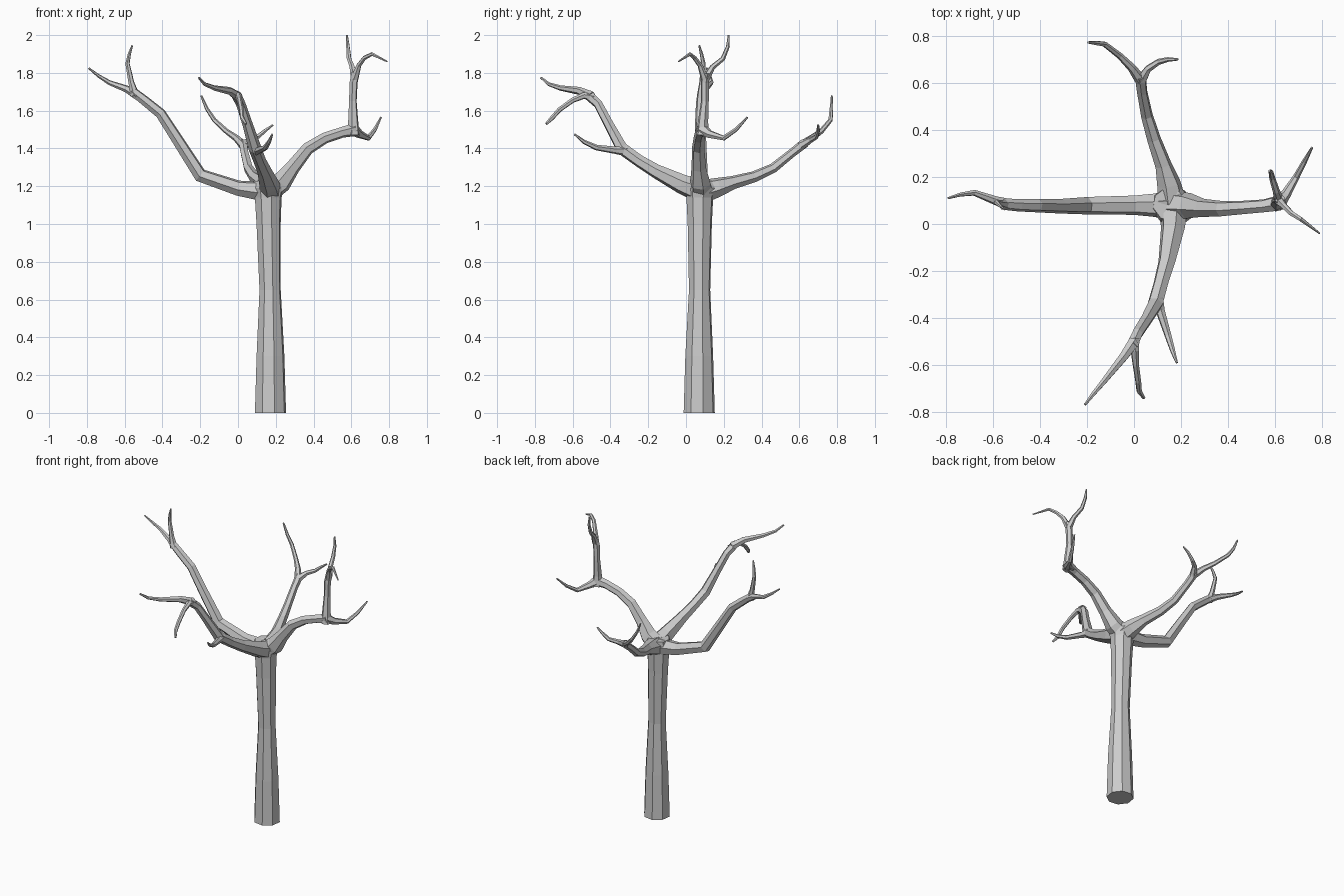
import bpy, bmesh, math
from mathutils import Vector


def tube(name, pts, sides=6, turn=0.3, flat=False):
    """Sweep a polygon along points (x, y, z, radius); flat keeps rings level."""
    bm = bmesh.new()
    cs = [Vector(p[:3]) for p in pts]
    rings, u = [], None
    for i, (c, p) in enumerate(zip(cs, pts)):
        a = cs[max(i - 1, 0)]
        b = cs[min(i + 1, len(cs) - 1)]
        if 0 < i < len(cs) - 1:
            t = (c - a).normalized() + (b - c).normalized()
        else:
            t = b - a
        t = Vector((0, 0, 1)) if flat else t.normalized()
        if u is None:
            u = Vector((1, 0, 0)) if abs(t.x) < 0.8 else Vector((0, 0, 1))
        u = (u - t * u.dot(t)).normalized()
        v = t.cross(u)
        rings.append([bm.verts.new(c + p[3] * (u * math.cos(k) + v * math.sin(k)))
                      for k in (turn + 2 * math.pi * j / sides for j in range(sides))])
    for r, s in zip(rings, rings[1:]):
        for j in range(sides):
            k = (j + 1) % sides
            bm.faces.new((r[j], r[k], s[k], s[j]))
    bm.faces.new(rings[0][::-1])
    bm.faces.new(rings[-1])
    me = bpy.data.meshes.new(name)
    bm.to_mesh(me)
    bm.free()
    ob = bpy.data.objects.new(name, me)
    bpy.context.collection.objects.link(ob)
    return ob


# Trunk with a waist and a swollen crown hub
tube("trunk", [(.172, .07, 0, .085), (.172, .07, .3, .076), (.17, .072, .65, .058),
               (.162, .073, 1.0, .066), (.16, .073, 1.14, .073),
               (.16, .078, 1.19, .085), (.15, .085, 1.228, .07)], 8, 0.25, True)

# Left limb and its two twigs
tube("left_limb", [(.14, .08, 1.175, .06), (.08, .08, 1.18, .05), (0, .08, 1.19, .042),
                   (-.2, .078, 1.258, .038), (-.31, .076, 1.43, .032),
                   (-.41, .078, 1.585, .029), (-.49, .08, 1.65, .027), (-.56, .085, 1.705, .024)])
tube("left_outer_twig", [(-.53, .083, 1.68, .025), (-.59, .1, 1.715, .019),
                         (-.68, .133, 1.748, .013), (-.74, .125, 1.785, .009), (-.79, .11, 1.825, .005)])
tube("left_upper_twig", [(-.545, .082, 1.68, .025), (-.565, .086, 1.75, .016),
                         (-.585, .092, 1.85, .012), (-.575, .082, 1.9, .009), (-.56, .07, 1.945, .005)])

# Right limb, its upright branch and twigs
tube("right_limb", [(.17, .08, 1.18, .062), (.23, .077, 1.22, .056), (.29, .068, 1.3, .04),
                    (.37, .065, 1.4, .034), (.46, .07, 1.455, .03),
                    (.55, .077, 1.485, .029), (.62, .09, 1.5, .035)])
tube("right_upright_branch", [(.61, .088, 1.47, .036), (.61, .09, 1.54, .028),
                              (.608, .1, 1.65, .021), (.612, .1, 1.75, .022), (.622, .105, 1.8, .022)])
tube("right_tall_twig", [(.617, .105, 1.77, .022), (.605, .14, 1.83, .015),
                         (.588, .195, 1.875, .013), (.582, .222, 1.94, .01), (.577, .226, 2.0, .005)])
tube("right_hooked_twig", [(.617, .1, 1.77, .022), (.64, .075, 1.84, .014),
                           (.67, .045, 1.88, .012), (.71, .02, 1.9, .01), (.79, -.04, 1.86, .004)])
tube("right_low_twig", [(.61, .085, 1.5, .034), (.645, .125, 1.475, .022),
                        (.69, .2, 1.455, .014), (.725, .265, 1.5, .011), (.757, .325, 1.565, .005)])

# Back limb and its two twigs
tube("back_limb", [(.16, .1, 1.175, .062), (.148, .17, 1.195, .052), (.125, .25, 1.22, .036),
                   (.085, .36, 1.25, .03), (.055, .46, 1.295, .026),
                   (.035, .56, 1.375, .023), (.027, .63, 1.43, .025)])
tube("back_tall_twig", [(.03, .61, 1.415, .025), (-.01, .665, 1.455, .018),
                        (-.06, .715, 1.49, .014), (-.125, .765, 1.55, .012),
                        (-.165, .77, 1.61, .01), (-.195, .772, 1.68, .005)])
tube("back_side_twig", [(.03, .61, 1.415, .025), (.06, .66, 1.445, .016),
                        (.105, .69, 1.462, .013), (.145, .7, 1.495, .01), (.186, .7, 1.525, .005)])

# Front limb and its three twigs
tube("front_limb", [(.17, .06, 1.18, .062), (.165, -.02, 1.21, .053), (.14, -.16, 1.28, .038),
                    (.115, -.25, 1.335, .033), (.09, -.34, 1.4, .034),
                    (.05, -.41, 1.53, .027), (.015, -.465, 1.635, .025), (-.01, -.52, 1.685, .027)])
tube("front_low_twig", [(.095, -.32, 1.39, .032), (.112, -.37, 1.39, .02),
                        (.145, -.475, 1.405, .015), (.165, -.54, 1.435, .011), (.182, -.59, 1.475, .005)])
tube("front_long_twig", [(0, -.5, 1.675, .027), (-.045, -.565, 1.705, .021),
                         (-.125, -.665, 1.72, .014), (-.175, -.725, 1.74, .01), (-.208, -.768, 1.775, .006)])
tube("front_drooping_twig", [(0, -.49, 1.67, .025), (.003, -.54, 1.68, .018),
                             (.008, -.6, 1.655, .014), (.018, -.67, 1.605, .013),
                             (.022, -.71, 1.56, .012), (.042, -.74, 1.53, .007)])
